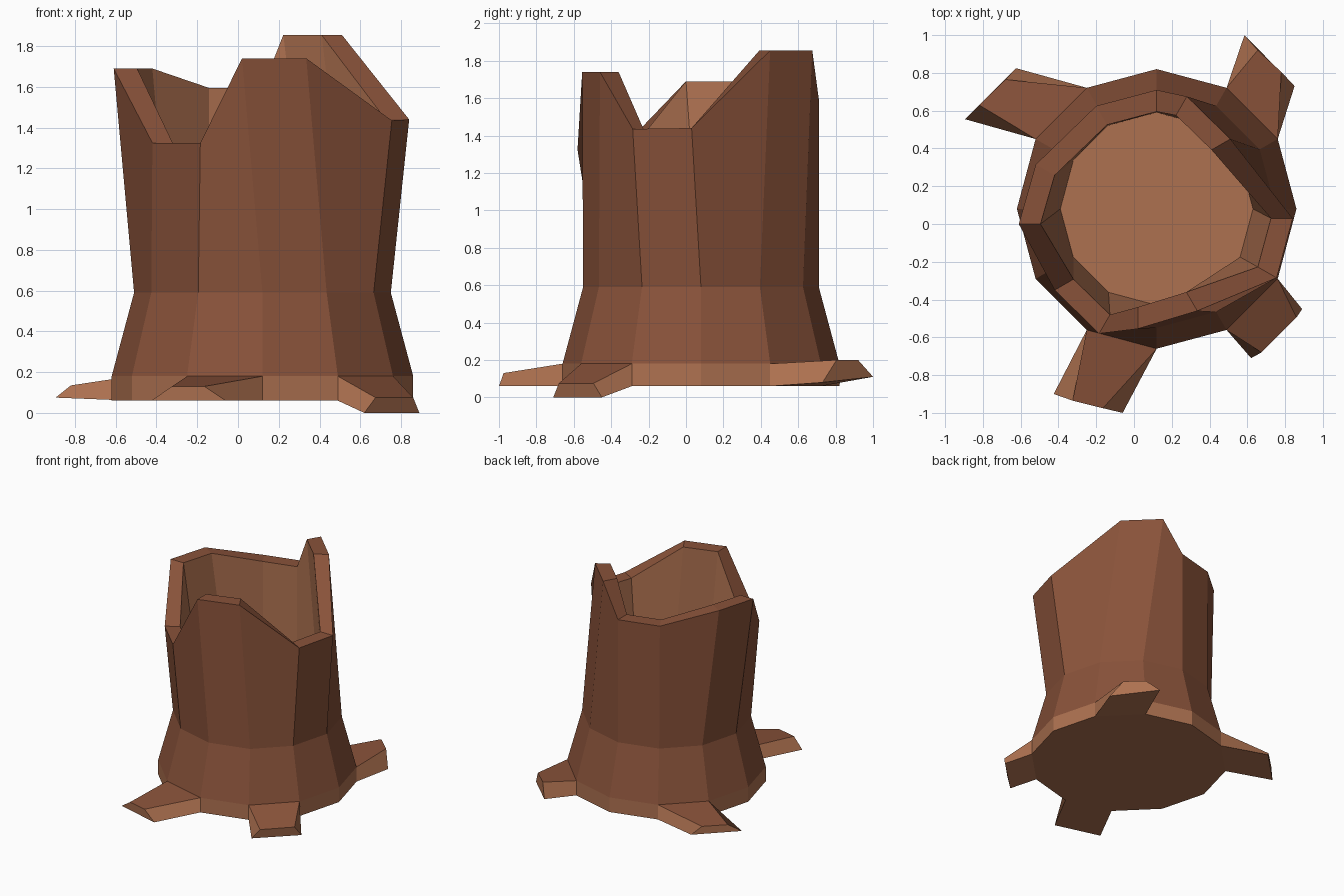
import bpy, bmesh
from math import cos, sin, radians
from mathutils import Vector

if "Cube" in bpy.data.objects:
    bpy.data.objects.remove(bpy.data.objects["Cube"])

CX, CY, N = 0.12, 0.08, 12


def material(name, color):
    m = bpy.data.materials.new(name)
    m.diffuse_color = (*color, 1)
    m.use_nodes = True
    m.node_tree.nodes["Principled BSDF"].inputs["Base Color"].default_value = m.diffuse_color
    return m


BARK, WOOD = 0, 1
bm = bmesh.new()


def ring(radius, z):
    return [bm.verts.new((CX + radius * cos(radians(30 * k)),
                          CY + radius * sin(radians(30 * k)), z)) for k in range(N)]


def face(verts, mat):
    bm.faces.new(verts).material_index = mat


def bridge(a, b, mat, skip=()):
    for k in range(N):
        if k not in skip:
            j = (k + 1) % N
            face((a[k], a[j], b[j], b[k]), mat)


# Jagged rim: outer corners every 30 degrees, starting at +x
RIM = [(0.84, 0.03, 1.44), (0.51, 0.45, 1.855), (0.28, 0.675, 1.855), (0.12, 0.71, 1.595),
       (-0.20, 0.625, 1.595), (-0.52, 0.315, 1.69), (-0.61, 0.0, 1.69), (-0.42, -0.35, 1.325),
       (-0.185, -0.58, 1.325), (0.02, -0.555, 1.74), (0.335, -0.46, 1.74), (0.755, -0.285, 1.435)]
WALL = 0.115

# Roots: side of the base they grow from -> tip corners
# (bottom start, bottom end, top start, top end)
ROOTS = {
    1: [(0.85, 0.73, 0.08), (0.585, 1.0, 0.11), (0.78, 0.805, 0.2), (0.655, 0.92, 0.2)],
    4: [(-0.625, 0.825, 0.075), (-0.895, 0.555, 0.075), (-0.68, 0.765, 0.135), (-0.82, 0.63, 0.135)],
    8: [(-0.425, -0.90, 0.06), (-0.06, -1.0, 0.06), (-0.325, -0.935, 0.13), (-0.165, -0.975, 0.13)],
    10: [(0.62, -0.71, 0.0), (0.89, -0.45, 0.0), (0.675, -0.68, 0.075), (0.86, -0.495, 0.075)],
}

# Trunk: base band, flare, outer wall, rim, hollow
base = ring(0.74, 0.06)
band = ring(0.74, 0.18)
waist = ring(0.63, 0.59)
outer = [bm.verts.new(p) for p in RIM]
inner = [bm.verts.new(Vector(p) - WALL * Vector((cos(radians(30 * k)), sin(radians(30 * k)), 0)))
         for k, p in enumerate(RIM)]
floor = ring(0.51, 0.59)

face(base[::-1], WOOD)
bridge(base, band, WOOD, ROOTS)
bridge(band, waist, BARK)
bridge(waist, outer, BARK)
bridge(outer, inner, BARK)
bridge(inner, floor, WOOD)
face(floor, WOOD)

# Roots growing out of the base band
for k, tip in ROOTS.items():
    b0, b1, t0, t1 = (bm.verts.new(p) for p in tip)
    j = (k + 1) % N
    face((band[k], t0, t1, band[j]), BARK)
    face((base[k], b0, t0, band[k]), WOOD)
    face((b1, base[j], band[j], t1), WOOD)
    face((b0, b1, t1, t0), WOOD)
    face((base[j], b1, b0, base[k]), WOOD)

bmesh.ops.recalc_face_normals(bm, faces=bm.faces)
mesh = bpy.data.meshes.new("tree_stump")
bm.to_mesh(mesh)
bm.free()
mesh.materials.append(material("bark", (0.25, 0.085, 0.042)))
mesh.materials.append(material("wood", (0.42, 0.165, 0.08)))
bpy.context.collection.objects.link(bpy.data.objects.new("tree_stump", mesh))
